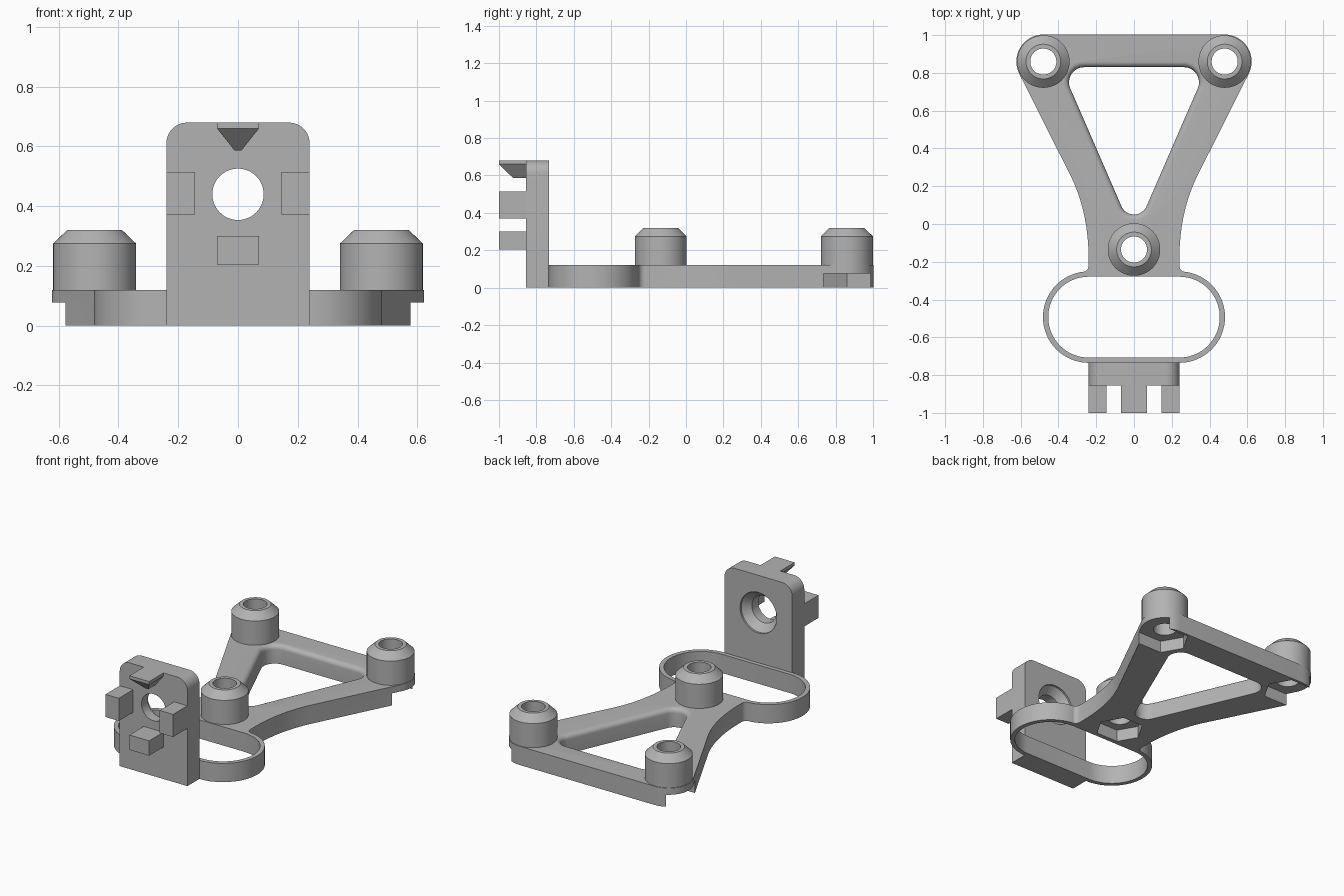
import bpy, bmesh
from math import sin, cos, pi, radians
from mathutils import Matrix, Vector

cube = bpy.data.objects.get("Cube")
if cube:
    bpy.data.objects.remove(cube, do_unlink=True)

grey = bpy.data.materials.new("plain grey")
grey.use_nodes = True
colour = (0.45, 0.45, 0.45, 1)
grey.diffuse_color = colour
grey.node_tree.nodes["Principled BSDF"].inputs["Base Color"].default_value = colour

TILT = Matrix.Rotation(pi / 2, 4, 'X')   # drawn x, y become x, z; depth runs to -y


def arc(cx, cy, r, a0, a1, n=16):
    angles = [radians(a0 + (a1 - a0) * i / n) for i in range(n + 1)]
    return [(cx + r * cos(a), cy + r * sin(a)) for a in angles]


def loft(name, sections, matrix=None, closed=False):
    """Skin equal-length loops; cap the ends, or join last to first."""
    bm = bmesh.new()
    loops = [[bm.verts.new(p) for p in s] for s in sections]
    pairs = list(zip(loops, loops[1:]))
    if closed:
        pairs.append((loops[-1], loops[0]))
    else:
        bm.faces.new(loops[0])
        bm.faces.new(loops[-1])
    for a, b in pairs:
        for i in range(len(a)):
            j = (i + 1) % len(a)
            bm.faces.new((a[i], a[j], b[j], b[i]))
    if matrix:
        bm.transform(matrix)
    bmesh.ops.recalc_face_normals(bm, faces=bm.faces)
    mesh = bpy.data.meshes.new(name)
    bm.to_mesh(mesh)
    bm.free()
    mesh.materials.append(grey)
    obj = bpy.data.objects.new(name, mesh)
    bpy.context.collection.objects.link(obj)
    return obj


def level(points, z):
    return [(x, y, z) for x, y in points]


def prism(name, points, z0, z1, matrix=None):
    return loft(name, [level(points, z0), level(points, z1)], matrix)


def lathe(name, profile, x, y, matrix=None, closed=False):
    return loft(name, [level(arc(x, y, r, 0, 360 - 7.5, 47), z) for r, z in profile],
                matrix, closed)


def box(name, x0, x1, y0, y1, z0, z1):
    return prism(name, [(x0, y0), (x1, y0), (x1, y1), (x0, y1)], z0, z1)


def cut(target, cutters):
    bpy.context.view_layer.objects.active = target
    for c in cutters:
        mod = target.modifiers.new("cut", 'BOOLEAN')
        mod.operation, mod.solver, mod.object = 'DIFFERENCE', 'EXACT', c
        bpy.ops.object.modifier_apply(modifier=mod.name)
        bpy.data.objects.remove(c, do_unlink=True)


def mirrored(half):
    return half + [(-x, y) for x, y in reversed(half)]


THICK = 0.12
bosses = [("left_boss", 0.48, 0.86, 1), ("right_boss", -0.48, 0.86, -1),
          ("front_boss", 0, -0.135, 0)]

# Triangular base plate with flared neck
start, bend, end = Vector((0.328, 0.24)), Vector((0.24, 0.05)), Vector((0.24, -0.19))
neck = []
for i in range(17):
    t = i / 16
    neck.append(tuple(start * (1 - t) ** 2 + bend * 2 * t * (1 - t) + end * t * t))
half = arc(0.48, 0.86, 0.143, 90, -26.7) + neck
half += arc(0.275, -0.22, 0.035, 180, 270, 6) + [(0.24, -0.272)]
plate = prism("base_plate", mirrored(half), 0, THICK)


# Central opening with a rounded upper rim
def opening(grow):
    return (arc(0, 0.122, 0.072 + grow, -156.6, -23.4)
            + arc(0.264, 0.75, 0.08 + grow, -23.4, 90)
            + arc(-0.264, 0.75, 0.08 + grow, 90, 203.4))


rim = 0.03
sections = [level(opening(0), -0.1)]
for i in range(7):
    a = i / 6 * pi / 2
    sections.append(level(opening(rim * (1 - cos(a))), THICK - rim + rim * sin(a)))
sections.append(level(opening(rim), 0.2))
cutters = [loft("opening_cutter", sections)]

# Screw holes and hexagonal nut pockets, the rear ones open at the side
for name, x, y, side in bosses:
    cutters.append(lathe("hole_cutter", [(0.069, -0.1), (0.069, 0.3)], x, y))
    hexagon = [(px + 0.15 * side if (px - x) * side > 0 else px, py)
               for px, py in arc(x, y, 0.145, 0, 300, 5)]
    cutters.append(prism("pocket_cutter", hexagon, -0.1, 0.077))
cut(plate, cutters)
parts = [plate]

# Chamfered hollow bosses
for name, x, y, side in bosses:
    profile = [(0.069, 0.115), (0.139, 0.115), (0.139, 0.275), (0.092, 0.32), (0.069, 0.32)]
    parts.append(lathe(name, profile, x, y, closed=True))


# Thin oblong strap loop
def oblong(r):
    return arc(0.24, -0.493, r, -90, 90, 32) + arc(-0.24, -0.493, r, 90, 270, 32)


parts.append(loft("strap_loop", [level(oblong(0.242), 0), level(oblong(0.242), THICK),
                                 level(oblong(0.214), THICK), level(oblong(0.214), 0)],
                  closed=True))

# Upright front panel with countersunk hole
panel_half = [(0.24, 0)] + arc(0.17, 0.61, 0.07, 0, 90, 10)
panel = prism("upright_panel", mirrored(panel_half), 0.733, 0.855, TILT)
sink = [(0.13, 0.7), (0.13, 0.745), (0.086, 0.79), (0.086, 0.9)]
cut(panel, [lathe("countersink_cutter", sink, 0, 0.44, TILT)])
parts.append(panel)

# Locating prongs around the panel hole
for name, x0, x1 in (("left_prong", 0.145, 0.24), ("right_prong", -0.24, -0.145)):
    parts.append(box(name, x0, x1, -1, -0.85, 0.37, 0.515))
parts.append(box("lower_prong", -0.07, 0.07, -1, -0.85, 0.205, 0.3))


# Upper prong tapering underneath
def patch(w, y, z):
    return [(-w, y, z), (w, y, z), (w, -0.85, z), (-w, -0.85, z)]


parts.append(loft("upper_prong", [patch(0.07, -1, 0.68), patch(0.07, -1, 0.66),
                                  patch(0.012, -0.925, 0.587)]))

# Smooth curved walls while keeping sharp edges
bpy.ops.object.select_all(action='DESELECT')
for p in parts:
    p.select_set(True)
bpy.context.view_layer.objects.active = plate
bpy.ops.object.shade_smooth_by_angle(angle=radians(30))
